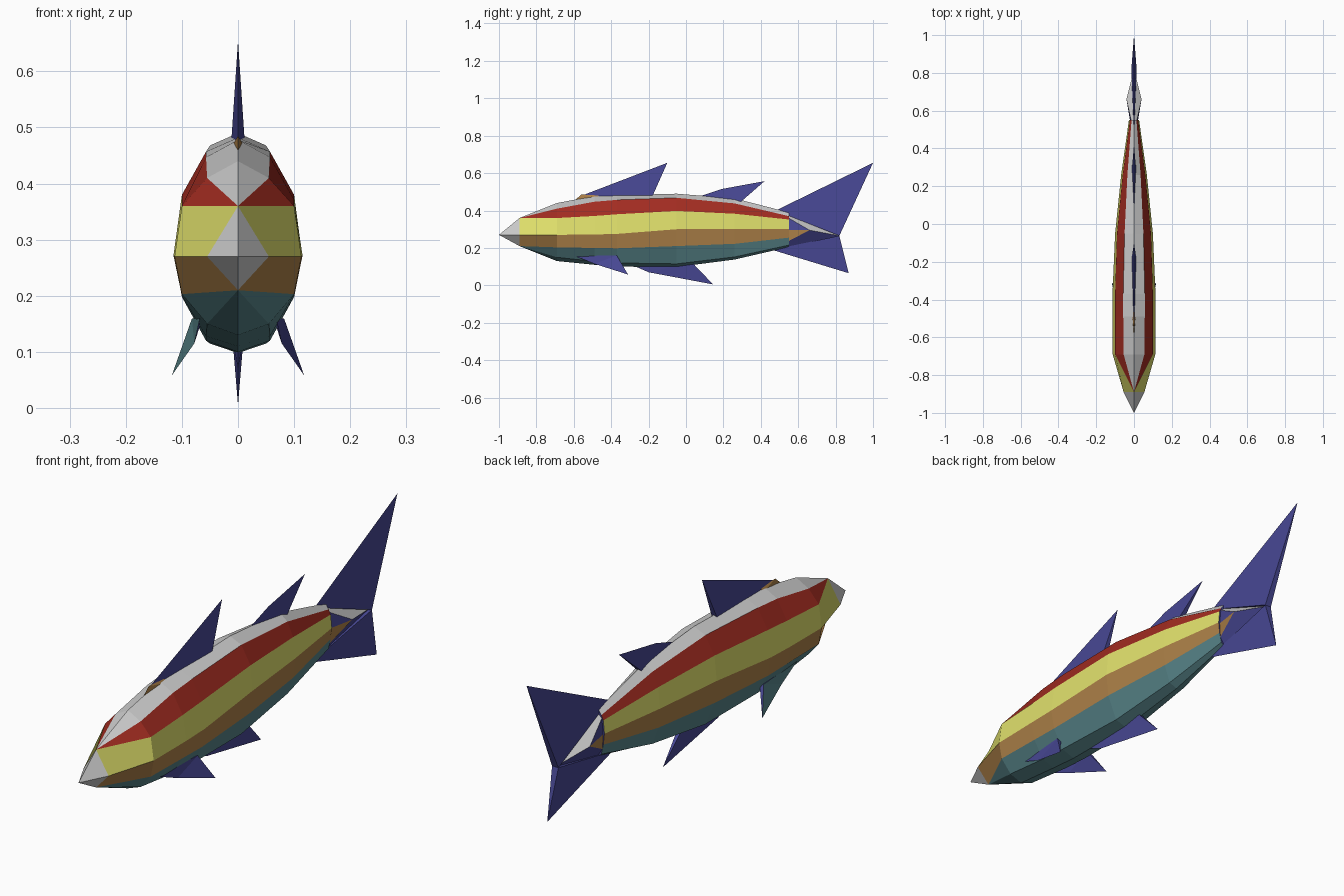
import bpy, bmesh

if "Cube" in bpy.data.objects:
    bpy.data.objects.remove(bpy.data.objects["Cube"])

def material(name, rgb):
    m = bpy.data.materials.new(name)
    m.diffuse_color = (*rgb, 1)
    m.use_nodes = True
    m.node_tree.nodes["Principled BSDF"].inputs["Base Color"].default_value = m.diffuse_color
    return m

GREY, RED, YELLOW, BROWN, TEAL, NAVY = range(6)
MATS = [material("grey", (0.8, 0.8, 0.8)), material("red", (0.36, 0.025, 0.015)),
        material("yellow", (0.75, 0.75, 0.15)), material("brown", (0.42, 0.22, 0.065)),
        material("teal", (0.1, 0.24, 0.26)), material("navy", (0.065, 0.065, 0.3))]

def make(name, verts, faces, colours):
    mesh = bpy.data.meshes.new(name)
    mesh.from_pydata(verts, [], faces)
    for m in MATS:
        mesh.materials.append(m)
    for p, c in zip(mesh.polygons, colours):
        p.material_index = c
    bm = bmesh.new()
    bm.from_mesh(mesh)
    bmesh.ops.remove_doubles(bm, verts=bm.verts, dist=1e-4)
    bmesh.ops.recalc_face_normals(bm, faces=bm.faces)
    bm.to_mesh(mesh)
    bm.free()
    ob = bpy.data.objects.new(name, mesh)
    bpy.context.collection.objects.link(ob)
    return ob

# Body: each ring is y, half widths of the five side points, heights of all seven
rings = [
    (-1.00, (0, 0, 0, 0, 0), (.27,) * 7),
    (-0.89, (0, 0, .055, 0, 0), (.36, .36, .36, .27, .21, .21, .21)),
    (-0.69, (.055, .1, .113, .1, .055), (.44, .41, .36, .27, .203, .15, .13)),
    (-0.49, (.057, .1, .115, .1, .057), (.478, .447, .371, .272, .2, .128, .11)),
    (-0.37, (.057, .1, .114, .1, .057), (.482, .457, .38, .275, .198, .12, .10)),
    (-0.05, (.05, .09, .1, .09, .05), (.49, .468, .398, .30, .21, .115, .098)),
    (0.26, (.035, .06, .068, .06, .035), (.465, .438, .383, .30, .222, .152, .138)),
    (0.55, (.013, .022, .027, .022, .013), (.39, .37, .352, .30, .255, .215, .205)),
]
stripes = [GREY, RED, YELLOW, BROWN, TEAL, TEAL]
stripes += stripes[::-1]
verts, faces, cols = [], [], []
for y, w, z in rings:
    verts += [(x, y, h) for x, h in zip((0, *w, 0), z)]
    verts += [(-w[i], y, z[i + 1]) for i in range(4, -1, -1)]
for r in range(len(rings) - 1):
    for k in range(12):
        a, b = r * 12 + k, r * 12 + (k + 1) % 12
        faces.append((a, b, b + 12, a + 12))
        cols.append(GREY if r == 0 else stripes[k])
faces.append(tuple(range(len(verts) - 12, len(verts))))
cols.append(NAVY)
# Collapse the pointed nose faces before making the mesh
clean = []
for f in faces:
    g = []
    for i in f:
        same = [j for j in g if verts[j] == verts[i]]
        if not same:
            g.append(i)
    clean.append(g)
keep = [i for i, g in enumerate(clean) if len(g) > 2]
make("body", verts, [clean[i] for i in keep], [cols[i] for i in keep])

# Fins: thin wedges with sharp outline and a thick root at the back
def fin(name, outline, root, half, colour=NAVY):
    n = len(outline)
    v = [(0, *p) for p in outline] + [(half, *root), (-half, *root)]
    f = []
    for s in (n, n + 1):
        f += [(i, i + 1, s) for i in range(n - 1)]
    f += [(0, n, n + 1), (n - 1, n, n + 1)]
    return make(name, v, f, [colour] * len(f))

fin("front_dorsal_fin", [(-.57, .475), (-.10, .655)], (-.18, .475), .012)
fin("rear_dorsal_fin", [(.07, .475), (.19, .515), (.42, .557)], (.28, .435), .012)
fin("belly_fin", [(-.28, .105), (-.20, .07), (.145, .005)], (.03, .125), .01)
fin("upper_tail_lobe", [(.48, .40), (1.0, .655)], (.82, .265), .014)
fin("lower_tail_lobe", [(.46, .19), (.87, .065)], (.82, .265), .014)

# Small brown ridge in front of the dorsal fin
fin("dorsal_ridge", [(-.60, .45), (-.56, .485), (-.47, .485)], (-.46, .465), .012, BROWN)

# Tail core joining the lobes to the body
v = [(0, .48, .40), (0, .46, .19), (0, .82, .265), (0, .42, .30),
     (.04, .66, .295), (-.04, .66, .295)]
f, c = [], []
for s in (4, 5):
    f += [(0, 2, s), (1, 2, s), (0, 3, s), (1, 3, s)]
    c += [GREY, NAVY, NAVY, BROWN]
make("tail_core", v, f, c)

# Side fins, splayed outward
for side, label, outer in ((1, "right", NAVY), (-1, "left", TEAL)):
    pts = [(.068, -.60, .16), (.078, -.49, .115), (.118, -.31, .058),
           (.082, -.37, .16), (.064, -.37, .158)]
    make(label + "_side_fin", [(side * x, y, z) for x, y, z in pts],
         [(0, 1, 3), (1, 2, 3), (0, 1, 4), (1, 2, 4), (0, 3, 4), (2, 3, 4)],
         [outer, outer, NAVY, NAVY, NAVY, NAVY])
